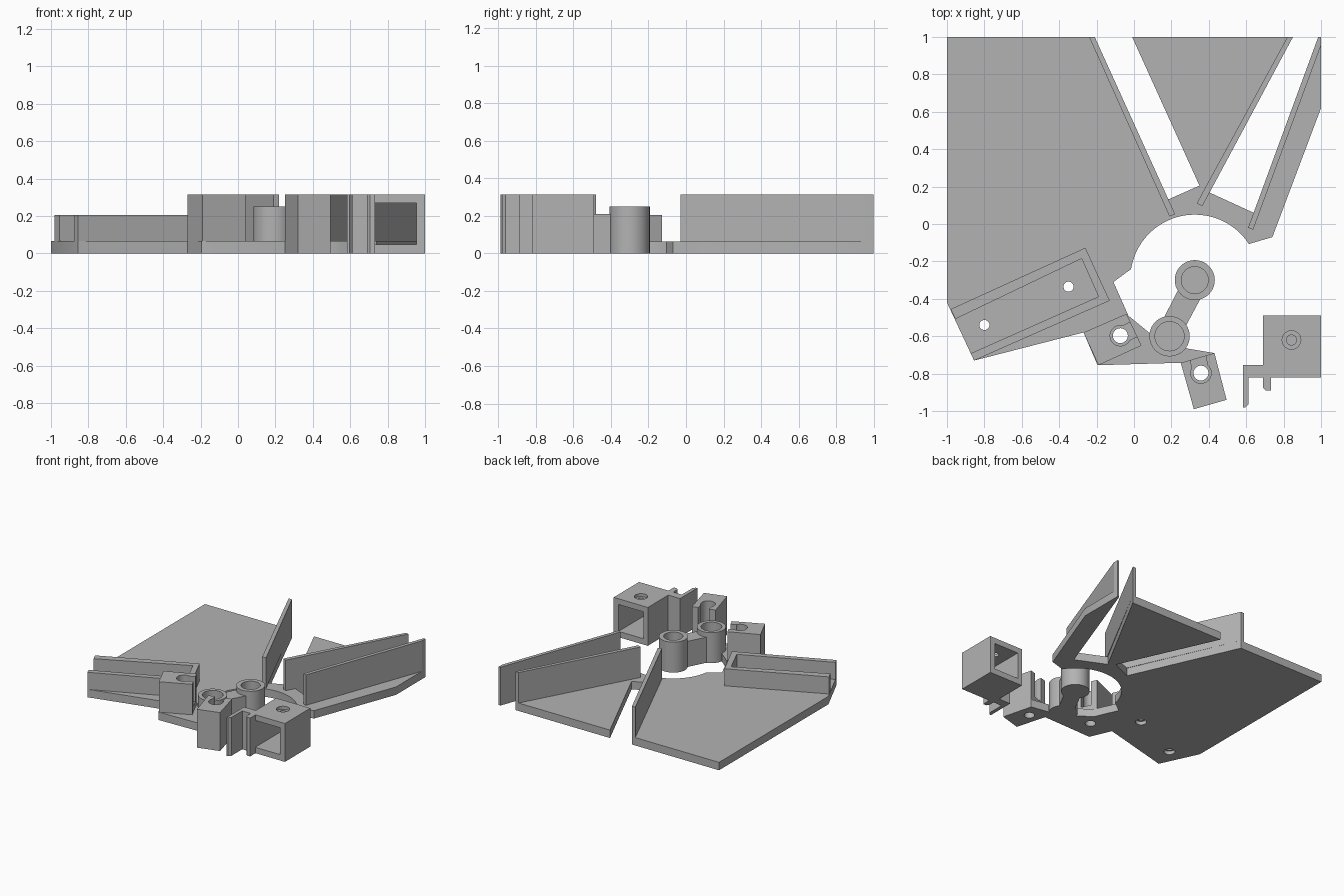
import bpy, bmesh, math
from mathutils import Vector

if "Cube" in bpy.data.objects:
    bpy.data.objects.remove(bpy.data.objects["Cube"])

grey = bpy.data.materials.new("grey plastic")
grey.diffuse_color = (0.45, 0.45, 0.45, 1)
grey.use_nodes = True
grey.node_tree.nodes["Principled BSDF"].inputs["Base Color"].default_value = grey.diffuse_color
T, H = 0.065, 0.315          # plate thickness, full height


def prism(name, pts, z0, z1):
    """Extrude a flat outline from z0 to z1."""
    bm = bmesh.new()
    face = bm.faces.new([bm.verts.new((x, y, z0)) for x, y in pts])
    top = bmesh.ops.extrude_face_region(bm, geom=[face])["geom"]
    bmesh.ops.translate(bm, vec=(0, 0, z1 - z0),
                        verts=[v for v in top if isinstance(v, bmesh.types.BMVert)])
    bmesh.ops.recalc_face_normals(bm, faces=bm.faces)
    mesh = bpy.data.meshes.new(name)
    bm.to_mesh(mesh)
    bm.free()
    mesh.materials.append(grey)
    ob = bpy.data.objects.new(name, mesh)
    bpy.context.collection.objects.link(ob)
    return ob


def circle(c, r, a0=0, a1=360, n=40):
    full = a1 - a0 == 360
    return [(c[0] + r * math.cos(math.radians(a0 + (a1 - a0) * i / n)),
             c[1] + r * math.sin(math.radians(a0 + (a1 - a0) * i / n)))
            for i in range(n if full else n + 1)]


def rect(x0, y0, x1, y1):
    return [(x0, y0), (x1, y0), (x1, y1), (x0, y1)]


def strip(a, b, w):
    """Rectangle of width w running from a to b."""
    a, b = Vector(a), Vector(b)
    d = (b - a).normalized() * w / 2
    n = Vector((-d.y, d.x))
    return [tuple(p) for p in (a + n, a - n, b - n, b + n)]


def cut(ob, pts, z0, z1):
    """Remove a prism from an object."""
    cutter = prism("cutter", pts, z0, z1)
    cutter.hide_render = True
    mod = ob.modifiers.new("cut", "BOOLEAN")
    mod.operation, mod.solver, mod.object = "DIFFERENCE", "EXACT", cutter
    bpy.context.view_layer.objects.active = ob
    bpy.ops.object.modifier_apply(modifier=mod.name)
    bpy.data.objects.remove(cutter)


def smooth(ob):
    bpy.ops.object.select_all(action="DESELECT")
    ob.select_set(True)
    bpy.context.view_layer.objects.active = ob
    bpy.ops.object.shade_smooth_by_angle(angle=math.radians(30))


# base plate with three wings and a round cut-out
outline = [(-1, 1), (-0.21, 1), (0.18, 0.13), (0.35, 0.205), (-0.01, 1), (0.85, 1),
           (0.40, 0.17), (0.64, 0.06), (0.985, 1), (1, 1), (1, 0.62), (0.74, -0.07)]
outline += circle((0.325, -0.295), 0.345, 33, 171, 32)
outline += [(-0.11, -0.31), (-0.03, -0.49), (0.08, -0.58), (0.19, -0.56), (0.28, -0.665),
            (0.43, -0.69), (0.415, -0.695), (0.25, -0.742), (-0.195, -0.755),
            (-0.27, -0.58), (-0.855, -0.73), (-1, -0.42)]
plate = prism("base_plate", outline, 0, T)

# screw holes, countersunk underneath
for c in [(-0.35, -0.335), (-0.80, -0.54)]:
    cut(plate, circle(c, 0.027, n=24), -0.1, 0.2)
    cut(plate, circle(c, 0.042, n=24), -0.1, 0.03)
cut(plate, circle((-0.073, -0.597), 0.04, n=24), -0.1, 0.2)
smooth(plate)

# tall wing walls
prism("left_wing_wall", [(-0.24, 1), (0.19, 0.04), (0.22, 0.052), (-0.21, 1)], T, H)
prism("middle_wing_wall", [(0.82, 1), (0.335, 0.11), (0.365, 0.095), (0.85, 1)], T, H)
prism("right_wing_wall", [(0.985, 1), (0.61, -0.02), (0.637, -0.03), (1, 0.955), (1, 1)], T, H)

# open-ended tray made of three low walls
prism("tray_walls", [(-0.98, -0.455), (-0.26, -0.127), (-0.13, -0.41), (-0.855, -0.73),
                     (-0.873, -0.692), (-0.19, -0.388), (-0.28, -0.185), (-0.955, -0.508)], T, 0.205)

# clamp blocks with a screw hole and a side slot
blocks = [("left_clamp_block", [(-0.27, -0.58), (-0.04, -0.48), (0.04, -0.65), (-0.19, -0.755)], T,
           (-0.073, -0.597), (0.06, -0.535)),
          ("front_clamp_block", [(0.25, -0.742), (0.43, -0.69), (0.495, -0.94), (0.32, -0.99)], 0,
           (0.358, -0.797), (0.33, -0.65))]
for name, pts, z0, c, end in blocks:
    b = prism(name, pts, z0, H)
    cut(b, circle(c, 0.04, n=24), -0.1, 0.5)
    cut(b, circle(c, 0.055, n=24), 0.11, 0.5)
    cut(b, strip(c, end, 0.085), 0.11, 0.5)
    smooth(b)

# hub: two hollow posts joined by a link
for name, c, r, ri, z0 in [("front_post", (0.19, -0.60), 0.108, 0.078, 0),
                           ("back_post", (0.325, -0.30), 0.107, 0.072, 0)]:
    p = prism(name, circle(c, r), z0, 0.25)
    cut(p, circle(c, ri), T, 0.5)
    smooth(p)
prism("post_link", [(0.155, -0.51), (0.28, -0.54), (0.355, -0.40), (0.235, -0.355)], 0, 0.21)

# square tube, open front to back, with a screw hole in the roof
tube = prism("square_tube", rect(0.69, -0.82, 1, -0.49), 0, H)
cut(tube, rect(0.73, -0.9, 0.955, -0.4), 0.048, 0.268)
cut(tube, circle((0.842, -0.62), 0.027, n=24), 0.2, 0.5)
cut(tube, circle((0.842, -0.62), 0.05, n=24), 0.29, 0.5)
smooth(tube)

# clip arm and tooth on the tube
prism("clip_arm", [(0.69, -0.755), (0.583, -0.755), (0.583, -0.98), (0.597, -0.98),
                   (0.613, -0.962), (0.613, -0.82), (0.69, -0.82)], 0, H)
prism("clip_tooth", [(0.69, -0.82), (0.69, -0.875), (0.705, -0.89), (0.733, -0.89),
                     (0.733, -0.82)], 0, H)
